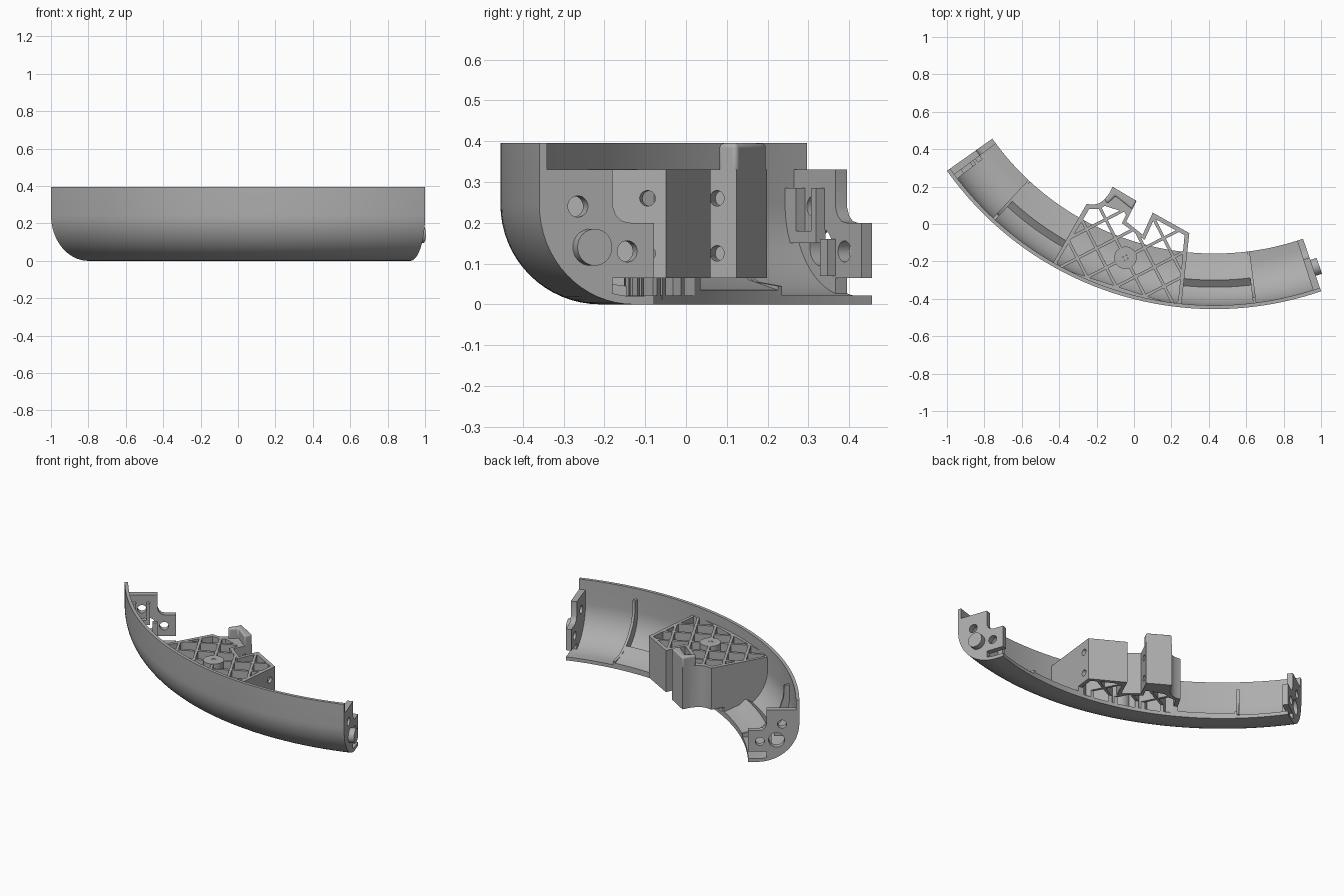
import bpy, bmesh
from math import sin, cos, radians, pi, hypot, sqrt
from mathutils import Vector, Matrix

if "Cube" in bpy.data.objects:
    bpy.data.objects.remove(bpy.data.objects["Cube"])

CX, CY, R = 0.43, 1.297, 1.752          # ring centre and outer radius
A0, A1 = radians(-54.7), radians(19)    # ends of the segment
MID = (A0 + A1) / 2
DEPTH = 0.297                           # radial width of the segment

grey = bpy.data.materials.new("plain grey")
grey.use_nodes = True
grey.diffuse_color = (0.42, 0.42, 0.42, 1)
grey.node_tree.nodes["Principled BSDF"].inputs["Base Color"].default_value = (0.42, 0.42, 0.42, 1)


def place(angle, s, u, z):
    """Local (along tangent, inward, up) at a ring angle to world."""
    t = Vector((cos(angle), sin(angle), 0))
    n = Vector((-sin(angle), cos(angle), 0))
    return Vector((CX, CY, z)) - n * (R - u) + t * s


def finish(name, bm):
    bmesh.ops.recalc_face_normals(bm, faces=bm.faces)
    mesh = bpy.data.meshes.new(name)
    bm.to_mesh(mesh)
    bm.free()
    mesh.materials.append(grey)
    ob = bpy.data.objects.new(name, mesh)
    bpy.context.collection.objects.link(ob)
    return ob


def loft(bm, rings):
    """Closed solid through equal rings of points."""
    rows = [[bm.verts.new(p) for p in ring] for ring in rings]
    k = len(rows[0])
    for a, b in zip(rows, rows[1:]):
        for i in range(k):
            j = (i + 1) % k
            bm.faces.new((a[i], a[j], b[j], b[i]))
    bm.faces.new(rows[0])
    bm.faces.new(rows[-1][::-1])


def arc_solid(name, profile, a, b, n=1):
    bm = bmesh.new()
    loft(bm, [[place(a + (b - a) * i / n, 0, u, z) for u, z in profile] for i in range(n + 1)])
    return finish(name, bm)


def prisms(name, outlines, z0, z1):
    bm = bmesh.new()
    for pts in outlines:
        loft(bm, [[place(MID, s, u, z) for s, u in pts] for z in (z0, z1)])
    return finish(name, bm)


def rod(name, angle, s, u, z, r, length, axis="tangent"):
    """Cylinder centred on a local point, lying along the tangent or upright."""
    bm = bmesh.new()
    rot = Matrix.Rotation(pi / 2, 4, 'Y') if axis == "tangent" else Matrix()
    m = Matrix.Translation(place(angle, s, u, z)) @ Matrix.Rotation(angle, 4, 'Z') @ rot
    bmesh.ops.create_cone(bm, cap_ends=True, segments=32, radius1=r, radius2=r, depth=length, matrix=m)
    return finish(name, bm)


def boolean(ob, cutter, op="DIFFERENCE"):
    mod = ob.modifiers.new("cut", 'BOOLEAN')
    mod.operation, mod.object, mod.solver = op, cutter, 'EXACT'
    bpy.context.view_layer.objects.active = ob
    bpy.ops.object.modifier_apply(modifier="cut")
    bpy.data.objects.remove(cutter)


def curve(offset, top, n=16):
    """Wall section from the rim down round the lower bend, inset by offset."""
    bend = 0.245
    pts = [(offset, top)]
    for i in range(n + 1):
        a = pi / 2 * i / n
        pts.append((bend - (bend - offset) * cos(a), bend - (bend - offset) * sin(a)))
    return pts


# Curved outer shell with its floor
arc_solid("outer_shell", curve(0, 0.395) + [(DEPTH, 0), (DEPTH, 0.022)] + curve(0.02, 0.395)[::-1],
          A0, A1, 72)

# End plates with a stepped corner, floor slot and holes
plate = [p for p in curve(0.01, 0.33) if p[0] < 0.19] + [
    (0.19, 0.015), (0.19, 0.065), (DEPTH, 0.065), (DEPTH, 0.2), (0.235, 0.2),
    (0.215, 0.204), (0.199, 0.218), (0.19, 0.24), (0.19, 0.33)]
THICK = 0.036 / 1.6
for side, end, inward in (("right", A0, 1), ("left", A1, -1)):
    ob = arc_solid(side + "_end_plate", plate, end, end + inward * THICK)
    holes = [(0.10, 0.24, 0.026), (0.228, 0.13, 0.026)]
    if side == "right":
        holes.append((0.132, 0.14, 0.046))
    for u, z, r in holes:
        boolean(ob, rod("drill", end, 0, u, z, r, 0.2))
rod("locating_peg", A1, 0.0, 0.132, 0.14, 0.045, 0.07)

# Small brackets inside the right end plate
for i, (u0, u1, z0, z1) in enumerate([(0.02, 0.065, 0.15, 0.285), (0.125, 0.145, 0.15, 0.285),
                                      (0.065, 0.125, 0.15, 0.18), (0.16, 0.19, 0.07, 0.16)]):
    arc_solid("plate_bracket_%d" % i, [(u0, z0), (u1, z0), (u1, z1), (u0, z1)],
              A0 + THICK * 0.9, A0 + THICK * 1.7)

# Curved stiffening ribs and raised floor ramps on both sides of the core
rib = curve(0.01, 0.33) + [(DEPTH, 0.012), (DEPTH, 0.045), (0.22, 0.055), (0.165, 0.085),
                           (0.115, 0.13), (0.075, 0.19), (0.055, 0.25), (0.05, 0.33)]
ramp = [(DEPTH, 0.015), (DEPTH, 0.035), (0.2, 0.06), (0.17, 0.085), (0.155, 0.088),
        (0.145, 0.08), (0.105, 0.052), (0.15, 0.025)]
for side, sign in (("right", -1), ("left", 1)):
    at = MID + sign * radians(25)
    arc_solid(side + "_stiffening_rib", rib, at - 0.005, at + 0.005)
    arc_solid(side + "_floor_ramp", ramp, MID + sign * radians(11.9), at, 16)

# Core block: plan outline trimmed to sit inside the shell
outline = [(-0.392, -0.1), (0.392, -0.1), (0.285, 0.43), (0.065, 0.474), (0.05, 0.345),
           (-0.055, 0.385), (-0.037, 0.507), (-0.182, 0.54), (-0.188, 0.5), (-0.203, 0.46),
           (-0.225, 0.432), (-0.25, 0.417), (-0.286, 0.41)]
core = prisms("lattice_core", [outline], -0.1, 0.33)
envelope = arc_solid("envelope", curve(0.01, 0.5) + [(DEPTH, 0.012), (DEPTH, 0.065), (0.7, 0.065), (0.7, 0.5)],
                     MID - 0.3, MID + 0.3, 24)
boolean(core, envelope, "INTERSECT")

# Diagonal lattice of open cells cut through the core
PITCH, HALF = 0.115, 0.0495
cells = []
for i in range(-5, 6):
    for j in range(-5, 6):
        a, b = (i + 0.5) * PITCH, (j + 0.5) * PITCH
        square = [(a + p * HALF, b + q * HALF) for p, q in ((-1, -1), (1, -1), (1, 1), (-1, 1))]
        pts = [((p - q) / sqrt(2), 0.2 + (p + q) / sqrt(2)) for p, q in square]
        if all(abs(s) < 0.5 and -0.15 < u < 0.65 for s, u in pts):
            cells.append(pts)
cutter = prisms("cells", cells, -0.2, 0.6)
inset = [(-0.345, 0.04), (0.345, 0.04), (0.264, 0.412), (0.083, 0.447), (0.068, 0.322),
         (-0.075, 0.37), (-0.066, 0.43), (-0.19, 0.43), (-0.21, 0.405), (-0.264, 0.39)]
boolean(cutter, prisms("inset", [inset], -0.15, 0.5), "INTERSECT")
boolean(core, cutter)

# Screw holes in the core side faces
for s, u in ((0.29, 0.385), (-0.045, 0.455)):
    for z in (0.125, 0.26):
        boolean(core, rod("drill", MID, s, u, z, 0.019, 0.09))

# Hub in the middle of the lattice
hub = rod("centre_hub", MID, 0, 0.2, 0.181, 0.06, 0.302, "upright")
boolean(hub, rod("drill", MID, 0, 0.2, 0.3, 0.015, 0.4, "upright"))

# Raised hook on the rear of the core, with a rounded top edge
hook = prisms("rear_hook", [[(-0.037, 0.507), (-0.182, 0.54), (-0.188, 0.5), (-0.203, 0.46),
                             (-0.18, 0.445), (-0.163, 0.475), (-0.153, 0.497), (-0.045, 0.457)]], 0.3, 0.395)
bevel = hook.modifiers.new("rounded", 'BEVEL')
bevel.width, bevel.segments = 0.01, 3

# Smooth curved faces, keep edges crisp
for ob in bpy.context.collection.objects:
    if ob.type == 'MESH' and grey.name in ob.data.materials:
        bpy.ops.object.select_all(action='DESELECT')
        ob.select_set(True)
        bpy.context.view_layer.objects.active = ob
        bpy.ops.object.shade_smooth_by_angle(angle=radians(30))
